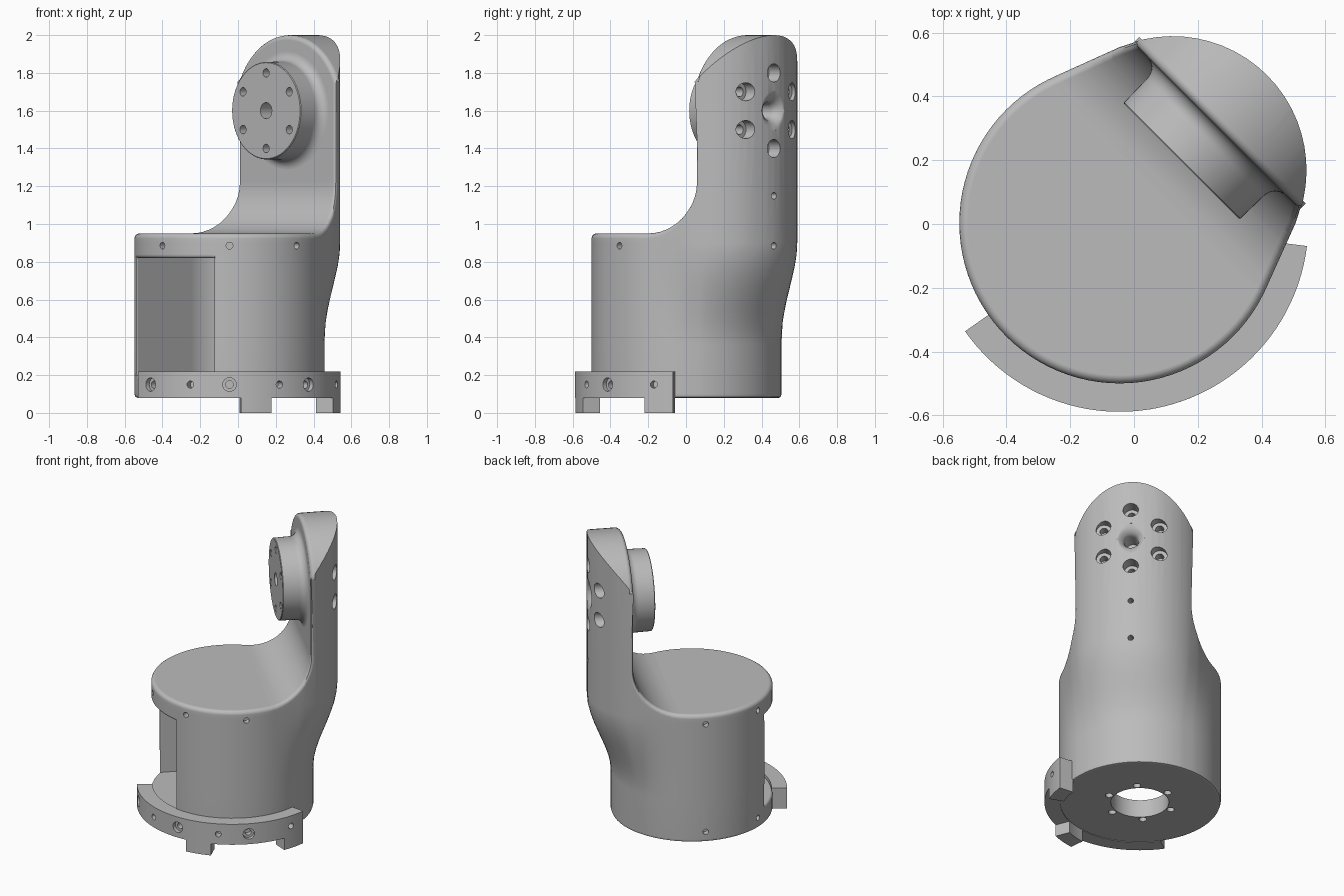
import bpy, bmesh
from math import sin, cos, pi, radians, sqrt, acos, atan2, hypot
from mathutils import Matrix, Vector

if "Cube" in bpy.data.objects:
    bpy.data.objects.remove(bpy.data.objects["Cube"])

# Local frame: +x points from the body axis towards the arm
CENTRE, TURN = (-0.045, 0.003, 0), radians(45)
BODY_R, ARM_X, ARM_R = 0.503, 0.235, 0.42
RIM_Z, FACE_X, JOINT_Z = 0.95, 0.43, 1.6

grey = bpy.data.materials.new("light grey")
grey.use_nodes = True
grey.diffuse_color = (0.5, 0.5, 0.5, 1)
grey.node_tree.nodes["Principled BSDF"].inputs["Base Color"].default_value = (0.5, 0.5, 0.5, 1)


def make(name, bm):
    bmesh.ops.recalc_face_normals(bm, faces=bm.faces)
    me = bpy.data.meshes.new(name)
    bm.to_mesh(me)
    bm.free()
    ob = bpy.data.objects.new(name, me)
    ob.location, ob.rotation_euler = CENTRE, (0, 0, TURN)
    bpy.context.scene.collection.objects.link(ob)
    return ob


def prism(name, points, place, lo, hi):
    """Extrude a 2D outline from lo to hi; place(a, b, h) gives the position."""
    bm = bmesh.new()
    ends = [[bm.verts.new(place(a, b, h)) for a, b in points] for h in (lo, hi)]
    for end in ends:
        bm.faces.new(end)
    for i in range(len(points)):
        bm.faces.new((ends[0][i - 1], ends[0][i], ends[1][i], ends[1][i - 1]))
    return make(name, bm)


def add_lathe(bm, profile, matrix, steps=24):
    """Spin a (radius, height) profile about z, then place it."""
    part = bmesh.new()
    vs = [part.verts.new((r, 0, h)) for r, h in profile]
    es = [part.edges.new(pair) for pair in zip(vs, vs[1:])]
    bmesh.ops.spin(part, geom=vs + es, cent=(0, 0, 0), axis=(0, 0, 1), angle=2 * pi, steps=steps)
    bmesh.ops.remove_doubles(part, verts=part.verts, dist=1e-5)
    bmesh.ops.recalc_face_normals(part, faces=part.faces)
    part.transform(matrix)
    me = bpy.data.meshes.new("part")
    part.to_mesh(me)
    part.free()
    bm.from_mesh(me)
    bpy.data.meshes.remove(me)


def boolean(ob, cutter, operation="DIFFERENCE"):
    cutter.hide_render = True
    mod = ob.modifiers.new("cut", "BOOLEAN")
    mod.object, mod.operation, mod.solver = cutter, operation, "EXACT"
    bpy.context.view_layer.update()
    dg = bpy.context.evaluated_depsgraph_get()
    me = bpy.data.meshes.new_from_object(ob.evaluated_get(dg))
    ob.modifiers.clear()
    ob.data = me
    bpy.data.objects.remove(cutter)


def round_edges(ob, test, width):
    bm = bmesh.new()
    bm.from_mesh(ob.data)
    bmesh.ops.remove_doubles(bm, verts=bm.verts, dist=1e-4)
    bm.normal_update()
    edges = [e for e in bm.edges if len(e.link_faces) == 2
             and e.calc_face_angle(0) > 0.5 and test(e)]
    bmesh.ops.bevel(bm, geom=edges, offset=width, offset_type="OFFSET", segments=4,
                    profile=0.5, affect="EDGES", clamp_overlap=False)
    bm.to_mesh(ob.data)
    bm.free()


def arc(cx, cy, r, start, end, n):
    angles = [radians(start + (end - start) * i / n) for i in range(n + 1)]
    return [(cx + r * cos(a), cy + r * sin(a)) for a in angles]


def outward(angle, r, z):
    """Place a lathe so that its axis points radially out of the body."""
    a = radians(angle)
    return (Matrix.Translation((r * cos(a), r * sin(a), z))
            @ Matrix.Rotation(a, 4, "Z") @ Matrix.Rotation(pi / 2, 4, "Y"))


def drill(r, depth):
    return [(0, -depth), (r, -depth), (r, 0.05), (0, 0.05)]


def counterbore(r, depth, r2, depth2):
    return [(0, -depth2), (r2, -depth2), (r2, -depth), (r, -depth), (r, 0.1), (0, 0.1)]


# Body and arm: round plan blending upward into the hull of two circles
tangent = acos((BODY_R - ARM_R) / ARM_X)
touch = atan2(ARM_R * sin(tangent), ARM_X + ARM_R * cos(tangent))


def plan_radius(a):
    a = abs(a)
    if a > tangent:
        return BODY_R
    if a > touch:
        return BODY_R / cos(a - tangent)
    return ARM_X * cos(a) + sqrt(ARM_R ** 2 - (ARM_X * sin(a)) ** 2)


angles = [radians(3.75 * i) for i in range(-48, 48) if abs(i) != 11]
levels = [(0.08, 0, 0.015), (0.085, 0, 0.005), (0.1, 0, 0)]
for i in range(10):
    t = i / 9
    levels.append((0.36 + 0.54 * t, t * t * (3 - 2 * t), 0))
levels.append((2.2, 1, 0))
bm = bmesh.new()
rings = []
for z, t, inset in levels:
    radii = [BODY_R + (plan_radius(a) - BODY_R) * t - inset for a in angles]
    rings.append([bm.verts.new((r * cos(a), r * sin(a), z)) for a, r in zip(angles, radii)])
for low, high in zip(rings, rings[1:]):
    for i in range(len(angles)):
        bm.faces.new((low[i - 1], low[i], high[i], high[i - 1]))
bm.faces.new(rings[0])
bm.faces.new(rings[-1])
body = make("body_and_arm", bm)

# Clear the space above the body, with a fillet up to the arm face
R = 0.27
side = [(-1, RIM_Z)] + arc(FACE_X - R, RIM_Z + R, R, -90, 0, 12) + [(FACE_X, 2.5), (-1, 2.5)]
boolean(body, prism("front_cutter", side, lambda a, b, h: (a, h, b), -1, 1))
# Round top of the arm
arch = [(-1, -0.1), (1, -0.1), (1, JOINT_Z)] + arc(0, JOINT_Z, 0.4, 0, 180, 40) + [(-1, JOINT_Z)]
boolean(body, prism("arch_tool", arch, lambda a, b, h: (h, a, b), -1, 1), "INTERSECT")


def is_front(f):
    n = f.normal
    return abs(n.y) < 0.005 and n.z - n.x > 0.9 and f.calc_center_median().z > 0.9


round_edges(body, lambda e: is_front(e.link_faces[0]) != is_front(e.link_faces[1]), 0.026)

# Slot-shaped cavity open at the front
slot = [(-0.8, -0.288)] + arc(0, 0, 0.288, -90, 90, 32) + [(-0.8, 0.288)]
boolean(body, prism("slot_cutter", slot, lambda a, b, h: (a, b, h), 0.2, 0.82))


def is_window(e):
    m = (e.verts[0].co + e.verts[1].co) / 2
    return m.x < 0 and 0.19 < m.z < 0.83 and 0.49 < hypot(m.x, m.y) < 0.51


round_edges(body, is_window, 0.016)

# Screw holes in the body, arm and base
bm = bmesh.new()
for a in (90, 135, 180, 225, 270):
    add_lathe(bm, drill(0.018, 0.04), outward(a, BODY_R, 0.885), 16)
for a in (90, 135):
    add_lathe(bm, drill(0.018, 0.04), outward(a, BODY_R, 0.15), 16)
for z in (0.885, 1.15):
    add_lathe(bm, drill(0.018, 0.05), outward(0, 0.65, z), 16)
for k in range(6):
    a = radians(60 * k)
    spot = Matrix.Translation((0, 0.2 * sin(a + pi / 2), 0.2 * cos(a + pi / 2)))
    spot = Matrix.Translation((0, 0.2 * sin(a), 0.2 * cos(a)))
    add_lathe(bm, counterbore(0.048, 0.06, 0.026, 0.12), spot @ outward(0, 0.63, JOINT_Z))
    base = Matrix.Translation((0.21 * cos(a), 0.21 * sin(a), 0.08))
    add_lathe(bm, [(0, -0.05), (0.024, -0.05), (0.024, 0.06), (0, 0.06)], base, 16)
add_lathe(bm, [(0, -0.15), (0.04, -0.15), (0.042, -0.06), (0.052, -0.03), (0.075, -0.008),
               (0.105, 0.004), (0.105, 0.1), (0, 0.1)], outward(0, 0.65, JOINT_Z), 32)
add_lathe(bm, [(0, 0), (0.18, 0), (0.18, 0.3), (0, 0.3)], Matrix(), 48)
boolean(body, make("hole_cutters", bm))

# Joint disc with a flared foot on the arm face
flare = [(0.31 - 0.05 * sin(a), 0.08 - 0.05 * cos(a)) for a in (pi / 16 * i for i in range(9))]
disc_profile = [(0, 0), (0.31, 0)] + flare + [(0.258, 0.182), (0.254, 0.186), (0, 0.186)]
facing = Matrix.Rotation(-pi / 2, 4, "Y")
bm = bmesh.new()
add_lathe(bm, disc_profile, Matrix.Translation((0.46, 0, JOINT_Z)) @ facing, 72)
disc = make("joint_disc", bm)
bm = bmesh.new()
front = Matrix.Translation((0.274, 0, JOINT_Z)) @ facing
add_lathe(bm, drill(0.043, 0.12), front)
for k in range(6):
    a = radians(60 * k)
    add_lathe(bm, drill(0.023, 0.08), Matrix.Translation((0, 0.2 * sin(a), 0.2 * cos(a))) @ front, 16)
boolean(disc, make("disc_holes", bm))


# Curved base bracket and its locating tabs
def sector(name, start, end, lo, hi):
    start, end = start - 45, end - 45
    n = max(4, int((end - start) / 3))
    outline = arc(0, 0, 0.592, start, end, n) + arc(0, 0, 0.495, end, start, n)
    return prism(name, outline, lambda a, b, h: (a, b, h), lo, hi)


bracket = sector("base_bracket", 215, 353, 0.08, 0.22)
bm = bmesh.new()
for a in (225, 270, 315):
    add_lathe(bm, counterbore(0.036, 0.025, 0.02, 0.06), outward(a - 45, 0.59, 0.15))
for a in (249.5, 296.5, 343):
    add_lathe(bm, drill(0.019, 0.05), outward(a - 45, 0.59, 0.15), 16)
boolean(bracket, make("bracket_holes", bm))
tabs = [sector("centre_tab", 276, 292, 0, 0.09), sector("end_tab", 338, 353, 0, 0.09)]

# Material and shading
bpy.ops.object.select_all(action="DESELECT")
for ob in [body, disc, bracket] + tabs:
    ob.data.materials.clear()
    ob.data.materials.append(grey)
    ob.select_set(True)
bpy.context.view_layer.objects.active = body
bpy.ops.object.shade_smooth_by_angle(angle=radians(32))
for ob in (body, disc):
    ob.modifiers.new("even_shading", "WEIGHTED_NORMAL").keep_sharp = True
